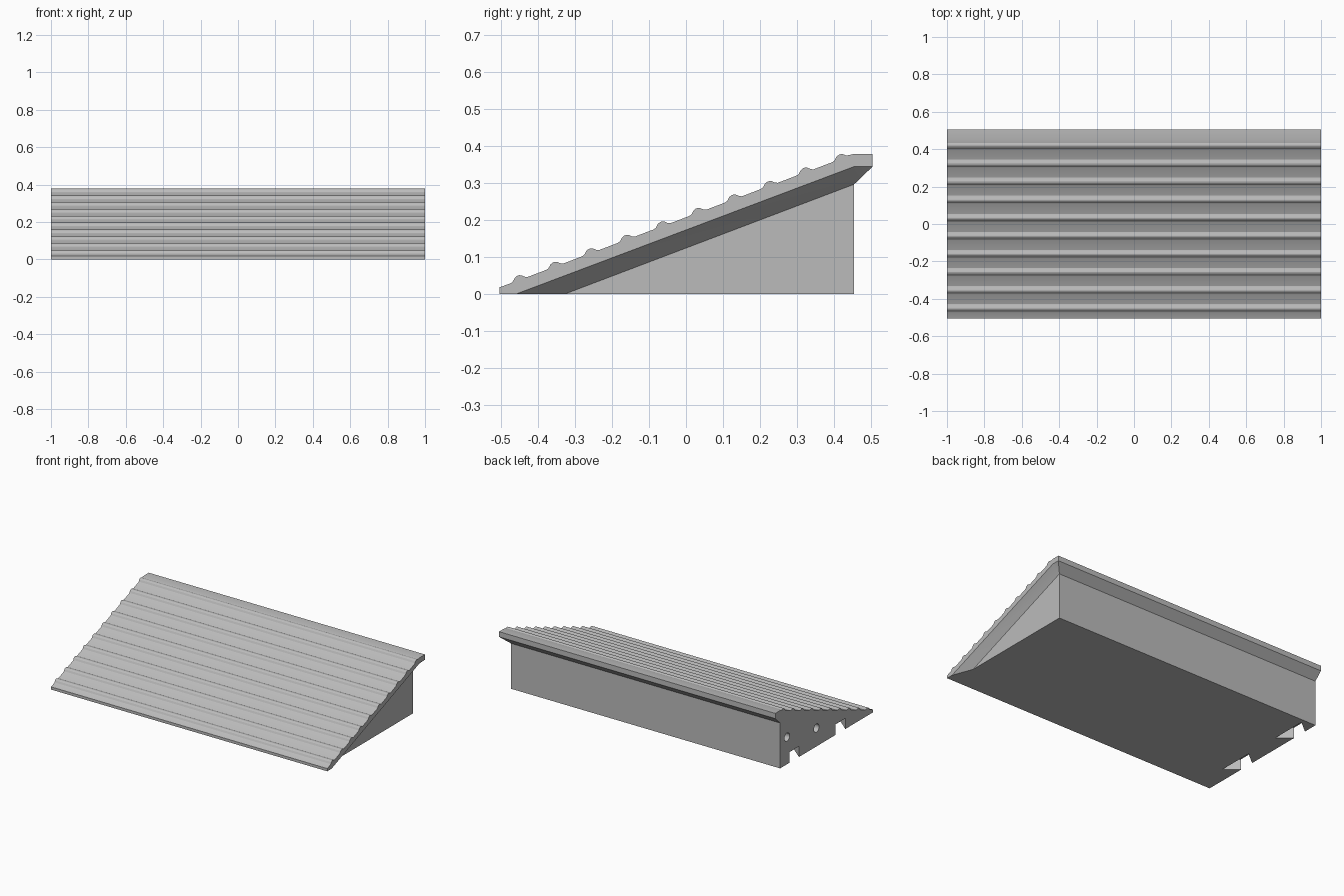
import bpy, bmesh, math

if "Cube" in bpy.data.objects:
    bpy.data.objects.remove(bpy.data.objects["Cube"], do_unlink=True)

grey = bpy.data.materials.new("light grey")
grey.use_nodes = True
colour = (0.5, 0.5, 0.5, 1)
grey.diffuse_color = colour
grey.node_tree.nodes["Principled BSDF"].inputs["Base Color"].default_value = colour


def make_object(name, bm):
    bmesh.ops.recalc_face_normals(bm, faces=bm.faces)
    mesh = bpy.data.meshes.new(name)
    bm.to_mesh(mesh)
    bm.free()
    mesh.materials.append(grey)
    obj = bpy.data.objects.new(name, mesh)
    bpy.context.collection.objects.link(obj)
    return obj


# Sizes
LEFT, RIGHT, INSET = 1.0, -1.0, 0.95
FRONT, BACK, WALL = -0.505, 0.505, 0.455
TOP, RIM, UNDER = 0.379, 0.345, 0.297
RIBS, PITCH, RISE = 10, 0.0967, 0.0364

# Ribbed tread profile, front to back
rib = [(0, 0), (.006, .004), (.012, .015), (.018, .020), (.024, .022),
       (.030, .0215), (.038, .018), (.046, .017)]
tread = [(FRONT, 0), (FRONT, .018)]
for i in range(RIBS):
    tread += [(-.475 + i * PITCH + y, .029 + i * RISE + z) for y, z in rib]
tread[-1] = (WALL, TOP)
tread += [(BACK, TOP), (BACK, RIM)]

# Ramp: tread, undercut rim and inset body
bm = bmesh.new()
right = [bm.verts.new((RIGHT, y, z)) for y, z in tread]
left = [bm.verts.new((LEFT, y, z)) for y, z in tread]
for i in range(len(tread) - 1):
    bm.faces.new((right[i], right[i + 1], left[i + 1], left[i]))

wall_top_r = bm.verts.new((RIGHT, WALL, UNDER))
wall_low_r = bm.verts.new((RIGHT, WALL, 0))
wall_top_l = bm.verts.new((INSET, WALL, UNDER))
wall_low_l = bm.verts.new((INSET, WALL, 0))
body_tip = bm.verts.new((INSET, -.328, 0))
rim_tip = bm.verts.new((LEFT, -.46, 0))
rim_back = bm.verts.new((LEFT, WALL, RIM))

bm.faces.new(right + [wall_top_r, wall_low_r])                      # joining end
bm.faces.new(left + [rim_back, rim_tip])                            # rim edge
bm.faces.new((wall_top_l, wall_low_l, body_tip))                    # body end
bm.faces.new((rim_tip, rim_back, wall_top_l, body_tip))             # side undercut
bm.faces.new((rim_back, left[-1], wall_top_l))                      # corner undercut
bm.faces.new((right[-1], left[-1], wall_top_l, wall_top_r))         # back undercut
bm.faces.new((wall_top_r, wall_top_l, wall_low_l, wall_low_r))      # back wall
bm.faces.new((right[0], left[0], rim_tip, body_tip, wall_low_l, wall_low_r))
ramp = make_object("ramp", bm)


# Cutters for the joining end
def dovetail(y, half=.05, flare=.07, depth=.085, height=.07):
    bm = bmesh.new()
    k = .02 / depth
    outline = [(RIGHT - .02, half - flare * k), (RIGHT + depth, half + flare)]
    outline += [(x, -w) for x, w in reversed(outline)]
    base = bm.faces.new([bm.verts.new((x, y + w, -.02)) for x, w in outline])
    new = bmesh.ops.extrude_face_region(bm, geom=[base])["geom"]
    for v in new:
        if isinstance(v, bmesh.types.BMVert):
            v.co.z = height
    return make_object("dovetail_cutter", bm)


def pin_hole(y, z, radius=.027, depth=.2):
    bpy.ops.mesh.primitive_cylinder_add(
        vertices=32, radius=radius, depth=depth * 2,
        location=(RIGHT, y, z), rotation=(0, math.pi / 2, 0))
    bpy.context.object.name = "hole_cutter"
    bpy.context.object.data.materials.append(grey)
    return bpy.context.object


cutters = [dovetail(.31), dovetail(-.17), pin_hole(.383, .177), pin_hole(.079, .12)]
for cutter in cutters:
    cutter.hide_render = True
    mod = ramp.modifiers.new("cut", 'BOOLEAN')
    mod.operation = 'DIFFERENCE'
    mod.solver = 'EXACT'
    mod.object = cutter
    bpy.ops.object.select_all(action='DESELECT')
    bpy.context.view_layer.objects.active = ramp
    ramp.select_set(True)
    bpy.ops.object.modifier_apply(modifier=mod.name)
    bpy.data.objects.remove(cutter, do_unlink=True)

bpy.ops.object.shade_smooth_by_angle(angle=math.radians(20))
